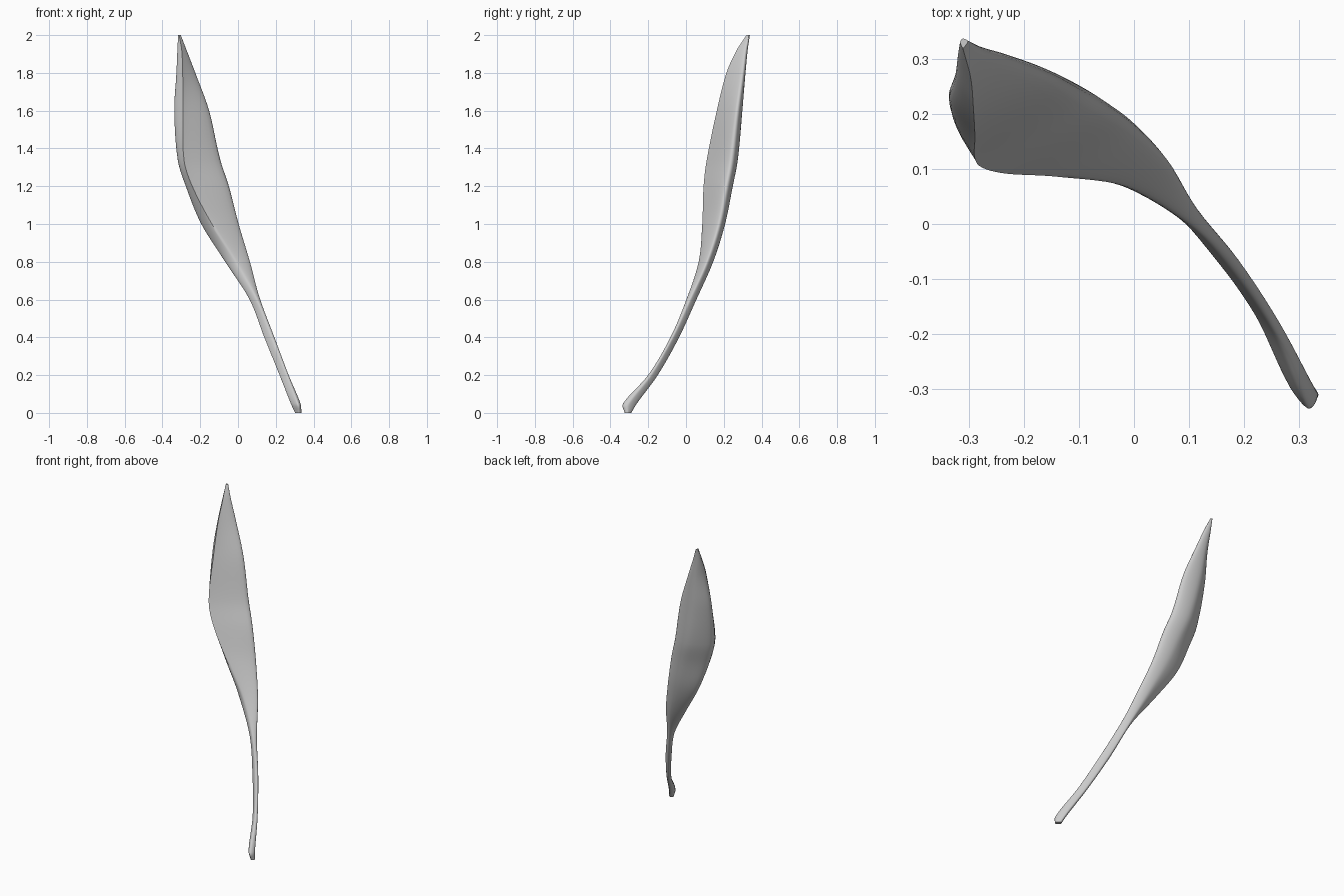
import bpy, bmesh, math
from mathutils import Vector

if "Cube" in bpy.data.objects:
    bpy.data.objects.remove(bpy.data.objects["Cube"])

# Cross-sections, tip to foot: z, front crest, left, back, right (x, y each)
SECTIONS = [
    (2.00, -.312, .320, -.317, .332, -.311, .338, -.303, .332),
    (1.92, -.298, .268, -.321, .305, -.303, .326, -.272, .315),
    (1.80, -.293, .214, -.326, .270, -.285, .313, -.226, .298),
    (1.60, -.290, .163, -.337, .235, -.255, .297, -.153, .268),
    (1.34, -.286, .110, -.316, .195, -.200, .273, -.095, .233),
    (1.20, -.242, .093, -.273, .178, -.150, .247, -.050, .206),
    (1.00, -.138, .086, -.193, .160, -.080, .207, .003, .170),
    (0.80, -.010, .067, -.068, .107, .002, .144, .063, .110),
    (0.60, .100, .002, .062, .030, .080, .055, .117, .024),
    (0.40, .178, -.082, .140, -.053, .155, -.037, .192, -.068),
    (0.20, .257, -.200, .221, -.166, .235, -.150, .267, -.183),
    (0.05, .315, -.333, .280, -.288, .297, -.260, .330, -.302),
    (0.00, .322, -.325, .302, -.303, .316, -.290, .336, -.310),
]
SIDE = 8     # points per quarter of a ring
STEPS = 6    # rings between sections


def spline(p0, p1, p2, p3, t):
    """Catmull-Rom point between p1 and p2."""
    return 0.5 * (2 * p1 + (p2 - p0) * t + (2 * p0 - 5 * p1 + 4 * p2 - p3) * t * t
                  + (3 * p1 - p0 - 3 * p2 + p3) * t ** 3)


def corners_at(i, t):
    """Four section corners between section i and i + 1, with a smooth z-based blend."""
    a, b = SECTIONS[i], SECTIONS[i + 1]
    lo, hi = SECTIONS[max(i - 1, 0)], SECTIONS[min(i + 2, len(SECTIONS) - 1)]
    h = b[0] - a[0]
    z = a[0] + h * t
    h00, h10 = 2 * t**3 - 3 * t**2 + 1, t**3 - 2 * t**2 + t
    h01, h11 = 3 * t**2 - 2 * t**3, t**3 - t**2
    vals = []
    for k in range(1, 9):
        ma = (b[k] - lo[k]) / (b[0] - lo[0]) * h
        mb = (hi[k] - a[k]) / (hi[0] - a[0]) * h
        vals.append(h00 * a[k] + h10 * ma + h01 * b[k] + h11 * mb)
    return z, [Vector((vals[k], vals[k + 1])) for k in (0, 2, 4, 6)]


def ring(z, c):
    """Sharp front crest on the belly, fully rounded for the tendon."""
    s = min(max((z - 0.6) / 0.7, 0), 1)
    s = s * s * (3 - 2 * s)
    pts = []
    for q in range(4):
        a, b = c[q], c[(q + 1) % 4]
        before, after = c[q - 1], c[(q + 2) % 4]
        for j in range(SIDE):
            t = j / SIDE
            soft = spline(before, a, b, after, t)
            # Splines stop at the crest (corner 0), leaving it sharp
            hard = spline(a if q == 0 else before, a, b, b if q == 3 else after, t)
            p = soft.lerp(hard, s)
            pts.append((p.x, p.y, z))
    return pts


# Belly and tendon: one lofted skin
bm = bmesh.new()
rings = []
for i in range(len(SECTIONS) - 1):
    last = i == len(SECTIONS) - 2
    for n in range(STEPS + (1 if last else 0)):
        rings.append([bm.verts.new(p) for p in ring(*corners_at(i, n / STEPS))])
for up, down in zip(rings, rings[1:]):
    for k in range(len(up)):
        m = (k + 1) % len(up)
        bm.faces.new((up[k], up[m], down[m], down[k]))
bm.faces.new(rings[0])
bm.faces.new(rings[-1])
bmesh.ops.recalc_face_normals(bm, faces=bm.faces)

mesh = bpy.data.meshes.new("muscle_belly_and_tendon")
bm.to_mesh(mesh)
bm.free()
muscle = bpy.data.objects.new("muscle_belly_and_tendon", mesh)
bpy.context.collection.objects.link(muscle)
bpy.context.view_layer.objects.active = muscle
muscle.select_set(True)
bpy.ops.object.shade_smooth_by_angle(angle=math.radians(50))
